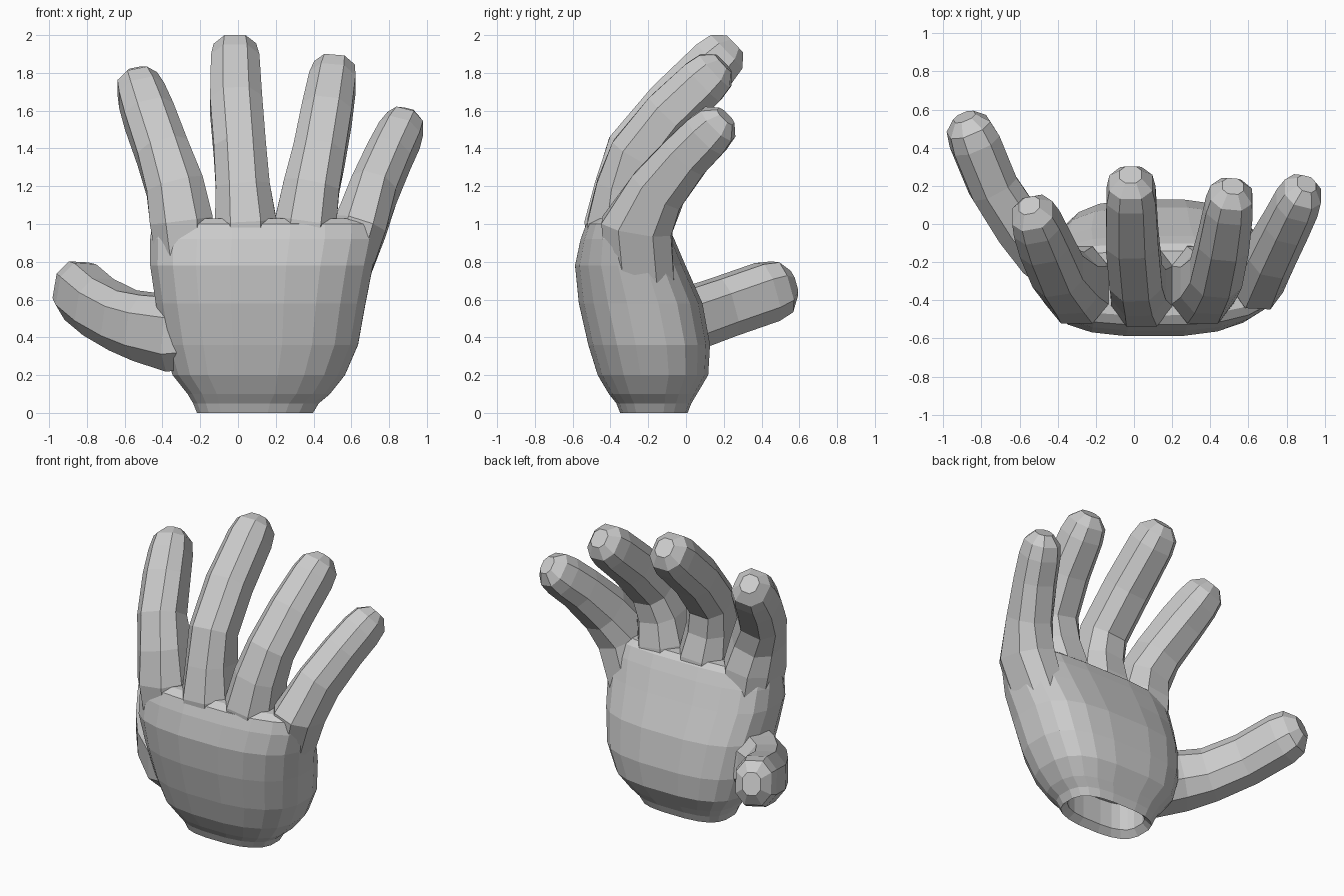
import bpy
import bmesh
import math
from mathutils import Vector

cube = bpy.data.objects.get("Cube")
if cube:
    bpy.data.objects.remove(cube, do_unlink=True)

grey = bpy.data.materials.new("light grey")
grey.use_nodes = True
GREY = (0.6, 0.6, 0.6, 1)
grey.diffuse_color = GREY
grey.node_tree.nodes["Principled BSDF"].inputs["Base Color"].default_value = GREY


def loft(name, rings):
    """Skin a list of equal-sided rings and cap both ends."""
    bm = bmesh.new()
    loops = [[bm.verts.new(p) for p in ring] for ring in rings]
    count = len(loops[0])
    for low, high in zip(loops, loops[1:]):
        for i in range(count):
            j = (i + 1) % count
            bm.faces.new((low[i], low[j], high[j], high[i]))
    bm.faces.new(loops[0][::-1])
    bm.faces.new(loops[-1])
    bmesh.ops.recalc_face_normals(bm, faces=bm.faces)
    mesh = bpy.data.meshes.new(name)
    bm.to_mesh(mesh)
    bm.free()
    mesh.materials.append(grey)
    obj = bpy.data.objects.new(name, mesh)
    bpy.context.collection.objects.link(obj)
    return obj


def rounded_box(sides, power, outer_power):
    """Unit outline between an ellipse and a box; one corner can be rounder."""
    outline = []
    for i in range(sides):
        a = 2 * math.pi * (i + 0.5) / sides
        c, s = math.cos(a), math.sin(a)
        p = outer_power if c > 0 > s else power
        outline.append((math.copysign(abs(c) ** p, c),
                        math.copysign(abs(s) ** p, s)))
    return outline


def palm_ring(z, left, right, front, back):
    """Cross-section of the palm, rounder at the outer knuckle side."""
    return [((left + right) / 2 + u * (right - left) / 2,
             (front + back) / 2 + v * (back - front) / 2, z)
            for u, v in rounded_box(20, 0.68, 0.82)]


def digit(name, side, path):
    """Eight-sided tube along (x, y, z, half width, half depth) with a domed tip."""
    points = [Vector(p[:3]) for p in path]
    last = len(points) - 1
    rings = []
    for k, centre in enumerate(points):
        along = (points[min(k + 1, last)] - points[max(k - 1, 0)]).normalized()
        across = (Vector(side) - along * along.dot(Vector(side))).normalized()
        deep = along.cross(across)
        w, d = path[k][3:]
        steps = [(0, 1)] if k < last else [(0, 1), (0.09, 0.88), (0.15, 0.45)]
        for lift, scale in steps:
            rings.append([centre + along * lift
                          + across * u * w * scale * 1.05
                          + deep * v * d * scale * 1.05
                          for u, v in rounded_box(8, 0.8, 0.8)])
    return loft(name, rings)


# Palm: recessed wrist opening first, then up the outside to the knuckles
PALM = [
    (0.22, -0.18, 0.36, -0.31, -0.03),
    (0.04, -0.18, 0.36, -0.31, -0.03),
    (0.0, -0.22, 0.40, -0.35, 0.01),
    (0.05, -0.24, 0.43, -0.37, 0.03),
    (0.10, -0.27, 0.49, -0.41, 0.06),
    (0.20, -0.35, 0.57, -0.47, 0.12),
    (0.36, -0.40, 0.64, -0.52, 0.13),
    (0.58, -0.44, 0.68, -0.57, 0.09),
    (0.78, -0.47, 0.72, -0.59, 0.0),
    (0.92, -0.47, 0.75, -0.56, -0.06),
    (1.0, -0.46, 0.75, -0.53, -0.10),
    (1.03, -0.43, 0.71, -0.48, -0.14),
]
hand = loft("hand", [palm_ring(*row) for row in PALM])

# Fingers and thumb
X = (1, 0, 0)
DIGITS = {
    "index_finger": (X, [
        (-0.27, -0.30, 0.68, 0.14, 0.2), (-0.30, -0.32, 1.02, 0.17, 0.205),
        (-0.335, -0.31, 1.2, 0.155, 0.165), (-0.40, -0.25, 1.38, 0.14, 0.145),
        (-0.47, -0.10, 1.57, 0.135, 0.14), (-0.51, 0.0, 1.68, 0.125, 0.135)]),
    "middle_finger": (X, [
        (0.05, -0.30, 0.68, 0.14, 0.22), (0.04, -0.325, 1.02, 0.165, 0.215),
        (0.025, -0.32, 1.2, 0.145, 0.165), (0.01, -0.28, 1.39, 0.14, 0.145),
        (-0.01, -0.08, 1.63, 0.14, 0.14), (-0.015, 0.15, 1.85, 0.13, 0.14)]),
    "ring_finger": (X, [
        (0.32, -0.30, 0.68, 0.14, 0.21), (0.36, -0.32, 1.02, 0.165, 0.205),
        (0.39, -0.31, 1.2, 0.15, 0.165), (0.43, -0.26, 1.37, 0.14, 0.145),
        (0.47, -0.09, 1.58, 0.135, 0.14), (0.50, 0.09, 1.75, 0.125, 0.135)]),
    "little_finger": (X, [
        (0.55, -0.24, 0.66, 0.12, 0.18), (0.65, -0.26, 0.99, 0.14, 0.19),
        (0.72, -0.15, 1.18, 0.125, 0.155), (0.80, 0.0, 1.36, 0.12, 0.135),
        (0.855, 0.11, 1.47, 0.115, 0.13)]),
    "thumb": ((0.8, 0.5, 0), [
        (-0.08, -0.26, 0.42, 0.17, 0.17), (-0.34, -0.22, 0.42, 0.19, 0.2),
        (-0.49, -0.12, 0.455, 0.16, 0.18), (-0.61, 0.0, 0.49, 0.135, 0.165),
        (-0.74, 0.2, 0.56, 0.13, 0.16), (-0.835, 0.43, 0.64, 0.13, 0.16)]),
}

# Weld every digit into the palm so the hand is one skin
bpy.context.view_layer.objects.active = hand
for name, (side, path) in DIGITS.items():
    part = digit(name, side, path)
    weld = hand.modifiers.new(name, "BOOLEAN")
    weld.operation = "UNION"
    weld.solver = "EXACT"
    weld.object = part
    bpy.ops.object.modifier_apply(modifier=weld.name)
    bpy.data.objects.remove(part, do_unlink=True)

for face in hand.data.polygons:
    face.use_smooth = False
